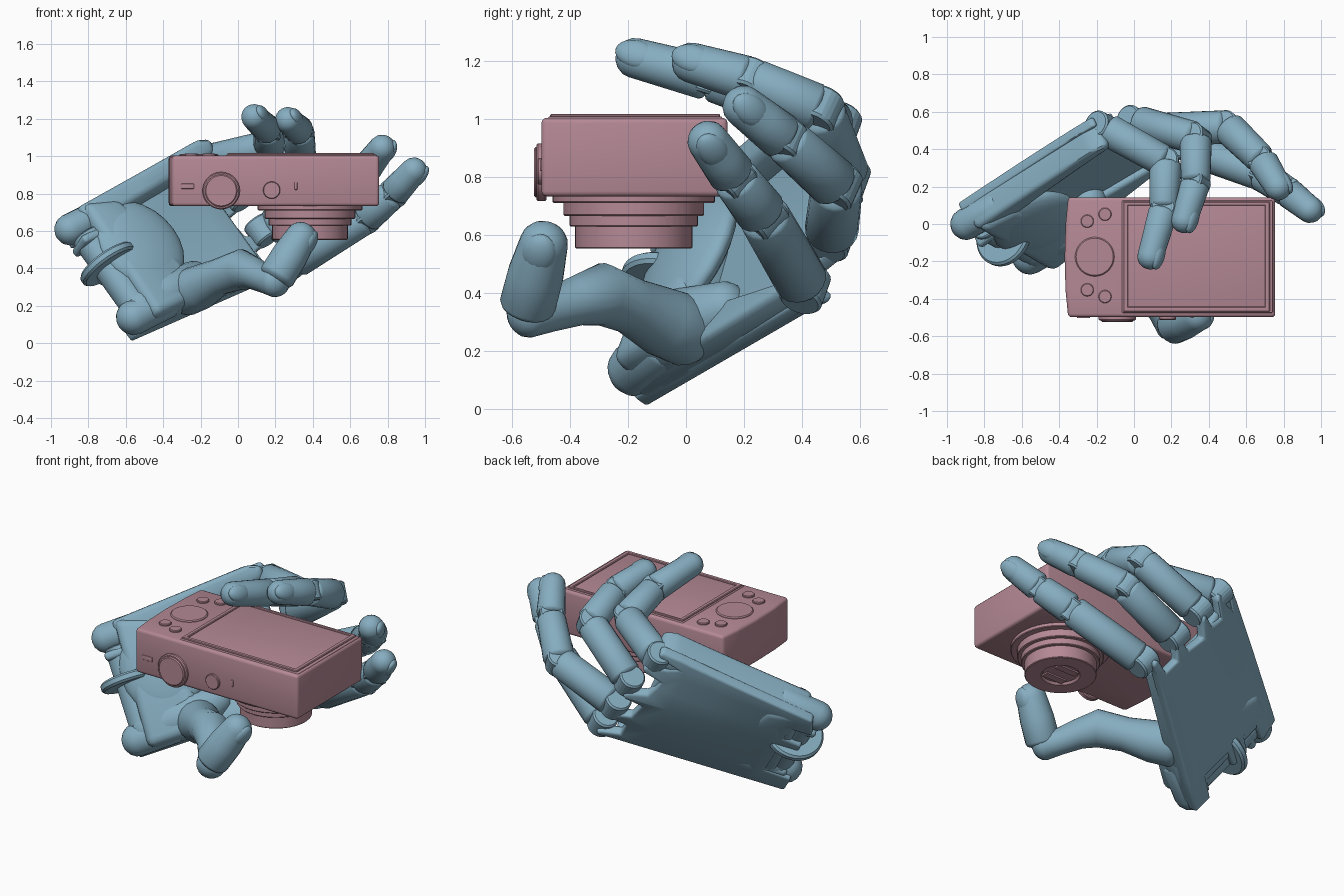
import bpy, bmesh, math
from mathutils import Vector, Matrix

if "Cube" in bpy.data.objects:
    bpy.data.objects.remove(bpy.data.objects["Cube"])

V = Vector

def material(name, rgb):
    m = bpy.data.materials.new(name)
    m.diffuse_color = (*rgb, 1)
    m.use_nodes = True
    m.node_tree.nodes["Principled BSDF"].inputs["Base Color"].default_value = m.diffuse_color
    return m

BLUE = material("hand_blue", (0.24, 0.42, 0.53))
PINK = material("camera_pink", (0.46, 0.25, 0.30))

def finish(name, bm, mat, angle=35, matrix=None):
    if matrix:
        bm.transform(matrix)
    bmesh.ops.recalc_face_normals(bm, faces=bm.faces)
    me = bpy.data.meshes.new(name)
    bm.to_mesh(me)
    bm.free()
    me.materials.append(mat)
    ob = bpy.data.objects.new(name, me)
    bpy.context.collection.objects.link(ob)
    bpy.ops.object.select_all(action='DESELECT')
    ob.select_set(True)
    bpy.context.view_layer.objects.active = ob
    bpy.ops.object.shade_smooth_by_angle(angle=math.radians(angle))
    return ob

def cup(bm):
    """Lift the outer knuckle corner so the palm is gently cupped."""
    for axis in (0, 1):
        for c in (0.2, 0.45, 0.57, 0.69, 0.8):
            no = V((1 - axis, axis, 0))
            bmesh.ops.bisect_plane(bm, geom=bm.verts[:] + bm.edges[:] + bm.faces[:], plane_co=no * c, plane_no=no)
    for v in bm.verts:
        v.co.z += 0.12 * max(0, v.co.x) * max(0, v.co.y - 0.45) / 0.35

def prism(name, outline, z0, z1, mat, bevel=0.0, matrix=None, seg=3, warp=None):
    bm = bmesh.new()
    f = bm.faces.new([bm.verts.new((x, y, z0)) for x, y in outline])
    ext = bmesh.ops.extrude_face_region(bm, geom=[f])['geom']
    for v in ext:
        if isinstance(v, bmesh.types.BMVert):
            v.co.z = z1
    bmesh.ops.recalc_face_normals(bm, faces=bm.faces)
    if bevel:
        bmesh.ops.bevel(bm, geom=bm.edges[:], offset=bevel, segments=seg,
                        profile=0.5, affect='EDGES', clamp_overlap=True)
    if warp:
        warp(bm)
    return finish(name, bm, mat, 35, matrix)

def rect(x0, x1, y0, y1):
    return [(x0, y0), (x1, y0), (x1, y1), (x0, y1)]

def disc(name, a, b, r, mat, bevel=0.006, sides=40):
    """Cylinder from a to b with softened rims."""
    a, b = V(a), V(b)
    pts = [(r * math.cos(2 * math.pi * i / sides), r * math.sin(2 * math.pi * i / sides)) for i in range(sides)]
    rot = (b - a).to_track_quat('Z', 'Y').to_matrix().to_4x4()
    return prism(name, pts, 0, (b - a).length, mat, bevel, Matrix.Translation(a) @ rot, 1)

def ball(name, c, axes, size, mat):
    """Ellipsoid with given orthogonal axes."""
    bm = bmesh.new()
    bmesh.ops.create_uvsphere(bm, u_segments=24, v_segments=14, radius=1)
    m = Matrix([V(a) * s for a, s in zip(axes, size)]).transposed().to_4x4()
    return finish(name, bm, mat, 60, Matrix.Translation(V(c)) @ m)

def tube(name, pts, radii, mat, cap0=0.5, cap1=0.5, sides=20):
    """Round limb through points, ends closed by domes."""
    pts = [V(p) for p in pts]
    n = len(pts)
    dirs = [(pts[min(i + 1, n - 1)] - pts[max(i - 1, 0)]).normalized() for i in range(n)]
    angs = [math.radians(a) for a in (8, 25, 45, 68)]
    rings = [(pts[0] - dirs[0] * radii[0] * cap0 * math.cos(a), dirs[0], radii[0] * math.sin(a)) for a in angs]
    rings += list(zip(pts, dirs, radii))
    rings += [(pts[-1] + dirs[-1] * radii[-1] * cap1 * math.cos(a), dirs[-1], radii[-1] * math.sin(a)) for a in reversed(angs)]
    bm = bmesh.new()
    side = dirs[0].orthogonal().normalized()
    loops = []
    for c, d, r in rings:
        side = (side - d * side.dot(d)).normalized()
        up = d.cross(side)
        loops.append([bm.verts.new(c + r * (math.cos(t) * side + math.sin(t) * up))
                      for t in (2 * math.pi * k / sides for k in range(sides))])
    for p, q in zip(loops, loops[1:]):
        for k in range(sides):
            bm.faces.new((p[k], p[(k + 1) % sides], q[(k + 1) % sides], q[k]))
    bm.faces.new(loops[0])
    bm.faces.new(loops[-1])
    return finish(name, bm, mat, 50)

# ---------------- compact camera, lens pointing down ----------------
body = [(-0.352, -0.498), (0.755, -0.498), (0.755, 0.143), (-0.352, 0.143),
        (-0.366, 0.0), (-0.371, -0.177), (-0.366, -0.355)]
prism("camera_body", body, 0.732, 1.003, PINK, 0.018)
prism("screen_frame", rect(-0.065, 0.742, -0.475, 0.125), 0.98, 1.008, PINK, 0.006)
for i, r in enumerate([rect(-0.058, -0.032, -0.468, 0.118), rect(0.700, 0.727, -0.468, 0.118),
                       rect(-0.058, 0.727, 0.098, 0.118), rect(-0.058, 0.727, -0.468, -0.442)]):
    prism(f"screen_rim_{i}", r, 1.0, 1.016, PINK, 0.004, None, 1)
disc("control_dial", (-0.21, -0.175, 0.99), (-0.21, -0.175, 1.012), 0.105, PINK)
for i, (x, y) in enumerate([(-0.25, 0.015), (-0.155, 0.052), (-0.25, -0.352), (-0.155, -0.388)]):
    disc(f"back_button_{i}", (x, y, 0.99), (x, y, 1.014), 0.035, PINK, 0.004, 24)
# shutter side controls
disc("mode_dial", (-0.09, -0.48, 0.815), (-0.09, -0.516, 0.815), 0.1, PINK)
disc("mode_dial_cap", (-0.09, -0.48, 0.815), (-0.09, -0.524, 0.815), 0.087, PINK)
disc("shutter_button", (0.18, -0.48, 0.818), (0.18, -0.512, 0.818), 0.046, PINK)
prism("flash_switch", rect(-0.305, -0.235, -0.503, -0.48), 0.825, 0.853, PINK, 0.004)
prism("power_switch", rect(0.302, 0.318, -0.503, -0.48), 0.82, 0.86, PINK, 0.004)
# telescoping lens
LX, LY = 0.385, -0.18
for i, (r, z0, z1) in enumerate([(0.28, 0.71, 0.74), (0.243, 0.665, 0.72), (0.221, 0.628, 0.68)]):
    disc(f"lens_ring_{i}", (LX, LY, z1), (LX, LY, z0), r, PINK, 0.004, 48)
bm = bmesh.new()
prof = [(0.202, 0.66), (0.202, 0.556), (0.198, 0.552), (0.11, 0.552), (0.10, 0.565), (0.001, 0.565)]
vs = [bm.verts.new((r, 0, z)) for r, z in prof]
es = [bm.edges.new(p) for p in zip(vs, vs[1:])]
bmesh.ops.spin(bm, geom=vs + es, axis=(0, 0, 1), cent=(0, 0, 0), angle=2 * math.pi, steps=48, use_merge=True)
finish("lens_barrel", bm, PINK, 30, Matrix.Translation((LX, LY, 0)))
for s in (-1, 1):
    prism("lens_shutter", rect(LX - 0.07, LX + 0.07, LY + s * 0.055 - 0.022, LY + s * 0.055 + 0.022), 0.556, 0.57, PINK)

# ---------------- palm, built in its own tilted frame ----------------
U = V((0.75, 0.57, 0.33)).normalized()
N = V((0.35, -0.77, 0.53))
N = (N - U * N.dot(U)).normalized()
W = N.cross(U)
O = V((-0.55, -0.12, 0.015))
PALM = Matrix.Translation(O) @ Matrix((U, W, N)).transposed().to_4x4()
P = lambda u, w, n: PALM @ V((u, w, n))

# back plate with webbing tongues between the fingers and wrist notches
outline = [(-0.03, 0.0), (1.0, 0.0)]
for i, (w, tip) in enumerate([(0.015, 1.09), (0.22, 1.09), (0.455, 1.07), (0.665, 1.03), (0.79, 0.98)]):
    if i:
        outline.append((tip - 0.13, w - 0.05))
    outline += [(tip - 0.02, w - 0.024), (tip, w), (tip - 0.02, w + 0.022)]
    if i < 4:
        outline.append((tip - 0.13, w + 0.05))
outline += [(0.85, 0.81), (0.04, 0.76), (0.0, 0.62), (0.13, 0.61), (0.13, 0.50), (0.02, 0.49),
            (0.02, 0.36), (0.13, 0.35), (0.13, 0.14), (-0.03, 0.13)]
prism("palm_back_plate", outline, 0, 0.06, BLUE, 0.014, PALM, 3, cup)
prism("palm_core", rect(0.14, 0.93, 0.03, 0.76), 0.02, 0.095, BLUE, 0.025, PALM, 3, cup)
prism("palm_outer_side", [(0.08, 0.62), (0.85, 0.68), (0.96, 0.69), (0.98, 0.77), (0.9, 0.80), (0.06, 0.76)],
      0.01, 0.2, BLUE, 0.035, PALM, 3, cup)
prism("palm_inner_side", [(0.0, 0.0), (0.5, 0.0), (0.98, 0.01), (0.98, 0.06), (0.5, 0.16), (0.0, 0.16)],
      0.01, 0.13, BLUE, 0.03, PALM)
prism("wrist_block", [(0.05, 0.0), (0.33, 0.0), (0.40, 0.2), (0.36, 0.5), (0.30, 0.70), (0.08, 0.76)],
      0.01, 0.235, BLUE, 0.05, PALM)
ball("palm_heel", P(0.26, 0.42, 0.18), (U, W, N), (0.24, 0.28, 0.075), BLUE)
tube("thumb_mound", [P(0.06, 0.12, 0.11), P(0.22, 0.12, 0.12), P(0.36, 0.12, 0.13), P(0.5, 0.16, 0.09)],
     [0.10, 0.125, 0.13, 0.09], BLUE, 0.8, 0.8)
# wrist hinge: prongs, fin, disc and barrel
for nm, w, n, r in [("wrist_prong_inner", 0.085, 0.105, 0.095), ("wrist_prong_outer", 0.69, 0.10, 0.085)]:
    tube(nm, [P(0.0, w, n), P(0.22, w, n + 0.03)], [r, r], BLUE, 0.95, 0.5)
prism("wrist_prong_fin", rect(-0.03, 0.2, 0.55, 0.6), 0.03, 0.2, BLUE, 0.02, PALM)
disc("wrist_disc", P(0.06, 0.39, 0.12), P(0.06, 0.44, 0.12), 0.17, BLUE, 0.012)
disc("wrist_barrel", P(0.06, 0.15, 0.11), P(0.06, 0.62, 0.11), 0.085, BLUE, 0.012)

# ---------------- fingers ----------------
def nail(name, a, b, r, hint):
    d = (b - a).normalized()
    h = V(hint)
    h = (h - d * h.dot(d)).normalized()
    ball(name, b - d * 0.015 + h * r * 0.62, (d, h.cross(d), h), (0.078, r * 0.72, r * 0.46), BLUE)

def finger(name, pts, r, hint):
    pts = [V(p) for p in pts]
    bend = (pts[1] - pts[0]).cross(pts[3] - pts[1]).normalized()
    radii = [r * 1.08, r * 1.04, r * 0.95, r * 0.84]
    for i in range(3):
        a, b = pts[i], pts[i + 1]
        d = (b - a).normalized()
        ra, rb = radii[i], radii[i + 1]
        start = a + d * (0.05 if i == 0 else ra * 0.25)
        end = b - d * (rb * 0.3 if i < 2 else rb * 0.9)
        mid = start.lerp(end, 0.5)
        tube(f"{name}_segment_{i}", [start, mid, end], [ra, (ra + rb) / 2, rb], BLUE,
             0.35, 0.4 if i < 2 else 0.95)
        axis = W if i == 0 else bend
        hw = ra * 0.72
        disc(f"{name}_hinge_{i}", a - axis * hw, a + axis * hw, ra * 0.84, BLUE, 0.01, 24)
        if i == 2:
            nail(f"{name}_nail", a, end, rb, hint)

finger("index", [(0.28, 0.41, 0.42), (0.68, 0.265, 0.67), (0.83, 0.165, 0.80), (0.98, 0.045, 0.965)], 0.085, (1, 0, -0.2))
finger("middle", [(0.13, 0.50, 0.60), (0.50, 0.52, 0.77), (0.685, 0.34, 0.93), (0.80, 0.15, 1.08)], 0.086, (1, 0.2, 0))
finger("ring", [(0.0, 0.55, 0.79), (0.33, 0.46, 1.03), (0.33, 0.22, 1.135), (0.25, -0.04, 1.21)], 0.083, (1, 0, 0.35))
finger("little", [(-0.17, 0.52, 0.97), (0.17, 0.33, 1.055), (0.16, 0.08, 1.14), (0.07, -0.235, 1.225)], 0.083, (1, 0, 0.35))

# ---------------- thumb ----------------
tube("thumb_base", [(-0.28, 0.0, 0.27), (-0.20, -0.08, 0.30), (-0.10, -0.19, 0.355), (0.02, -0.29, 0.395),
                    (0.09, -0.38, 0.37), (0.15, -0.47, 0.34), (0.20, -0.545, 0.33)],
     [0.125, 0.12, 0.098, 0.108, 0.085, 0.075, 0.085], BLUE, 0.6, 0.8)
a, b = V((0.21, -0.545, 0.36)), V((0.34, -0.49, 0.57))
tube("thumb_tip", [a, a.lerp(b, 0.5), b], [0.098, 0.097, 0.084], BLUE, 0.4, 0.9)
nail("thumb_nail", a, b, 0.084, (1, -0.2, -0.3))
